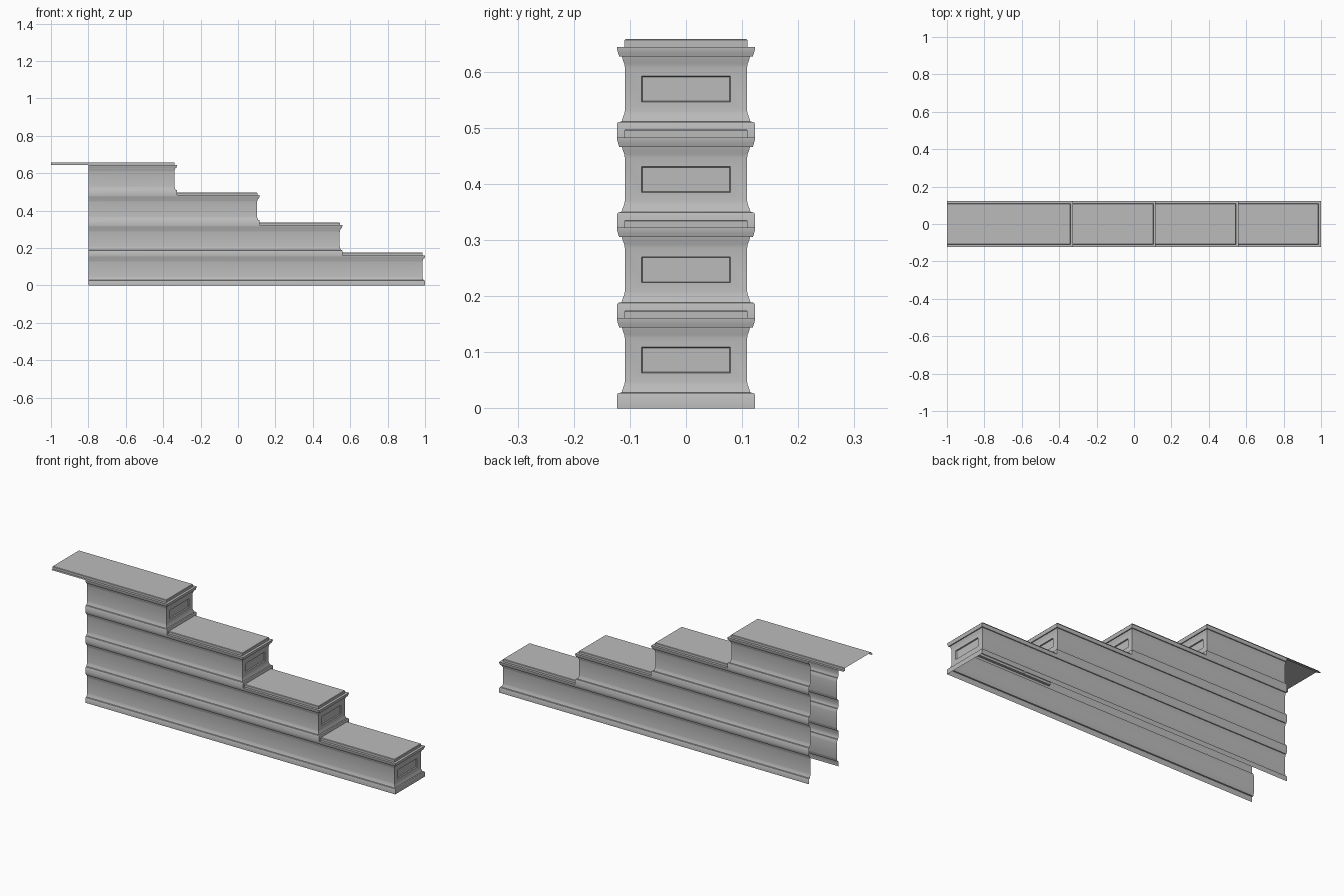
import bpy
import bmesh

cube = bpy.data.objects.get("Cube")
if cube:
    bpy.data.objects.remove(cube, do_unlink=True)

stone = bpy.data.materials.new("grey stone")
stone.use_nodes = True
COLOUR = (0.5, 0.5, 0.5, 1)
stone.diffuse_color = COLOUR
stone.node_tree.nodes["Principled BSDF"].inputs["Base Color"].default_value = COLOUR

HALF = 0.123      # half width at the plinth
RISE = 0.161      # height of one tier
STEP = 0.442      # setback of each tier
BACK = -0.8       # open end of the walls

# Moulded sections as (half width, height)
WALL = [(0.123, 0), (0.123, 0.024), (0.121, 0.027), (0.115, 0.028),
        (0.113, 0.034), (0.110, 0.042), (0.109, 0.047),
        (0.109, 0.125), (0.110, 0.131), (0.113, 0.139), (0.114, 0.144),
        (0.119, 0.144), (0.121, 0.150), (0.123, 0.157), (0.123, RISE)]
CAP = [(0.123, 0), (0.110, 0), (0.110, 0.012), (0.108, 0.014)]


def sweep(bm, section, back, front, base):
    """Run a section along the front side, round the end and along the back side."""
    rings = []
    for w, z in section:
        x = front - (HALF - w)
        path = [(back, -w), (x, -w), (x, w), (back, w)]
        rings.append([bm.verts.new((px, py, base + z)) for px, py in path])
    ends = []
    for low, high in zip(rings, rings[1:]):
        for i in range(3):
            face = bm.faces.new((low[i], low[i + 1], high[i + 1], high[i]))
            if i == 1:
                ends.append(face)
    return rings, ends


def finish(bm, name):
    mesh = bpy.data.meshes.new(name)
    bm.to_mesh(mesh)
    bm.free()
    mesh.materials.append(stone)
    obj = bpy.data.objects.new(name, mesh)
    bpy.context.collection.objects.link(obj)
    bpy.ops.object.select_all(action="DESELECT")
    obj.select_set(True)
    bpy.context.view_layer.objects.active = obj
    bpy.ops.object.shade_smooth_by_angle(angle=0.6)


def add_panel(bm, face, base):
    """Sink a rectangular panel into the flat end face."""
    bmesh.ops.inset_individual(bm, faces=[face], thickness=0.012)
    middle = face.calc_center_median().z
    for v in face.verts:
        v.co.y = 0.079 if v.co.y > 0 else -0.079
        v.co.z = base + (0.109 if v.co.z > middle else 0.063)
    bm.normal_update()
    bmesh.ops.inset_individual(bm, faces=[face], thickness=0.002, depth=-0.006)


for tier in range(4):
    base, front = tier * RISE, 1 - tier * STEP

    # Moulded wall with its end panel
    bm = bmesh.new()
    rings, ends = sweep(bm, WALL, BACK, front, base)
    bm.normal_update()
    add_panel(bm, max(ends, key=lambda f: f.calc_area()), base)
    finish(bm, f"tier_wall_{tier + 1}")

    # Cap slab, the top one overhanging the open end
    bm = bmesh.new()
    back = -1 if tier == 3 else front - 0.6
    rings, ends = sweep(bm, CAP, back, front, base + RISE)
    bm.faces.new(rings[-1])
    finish(bm, f"tier_cap_{tier + 1}")
